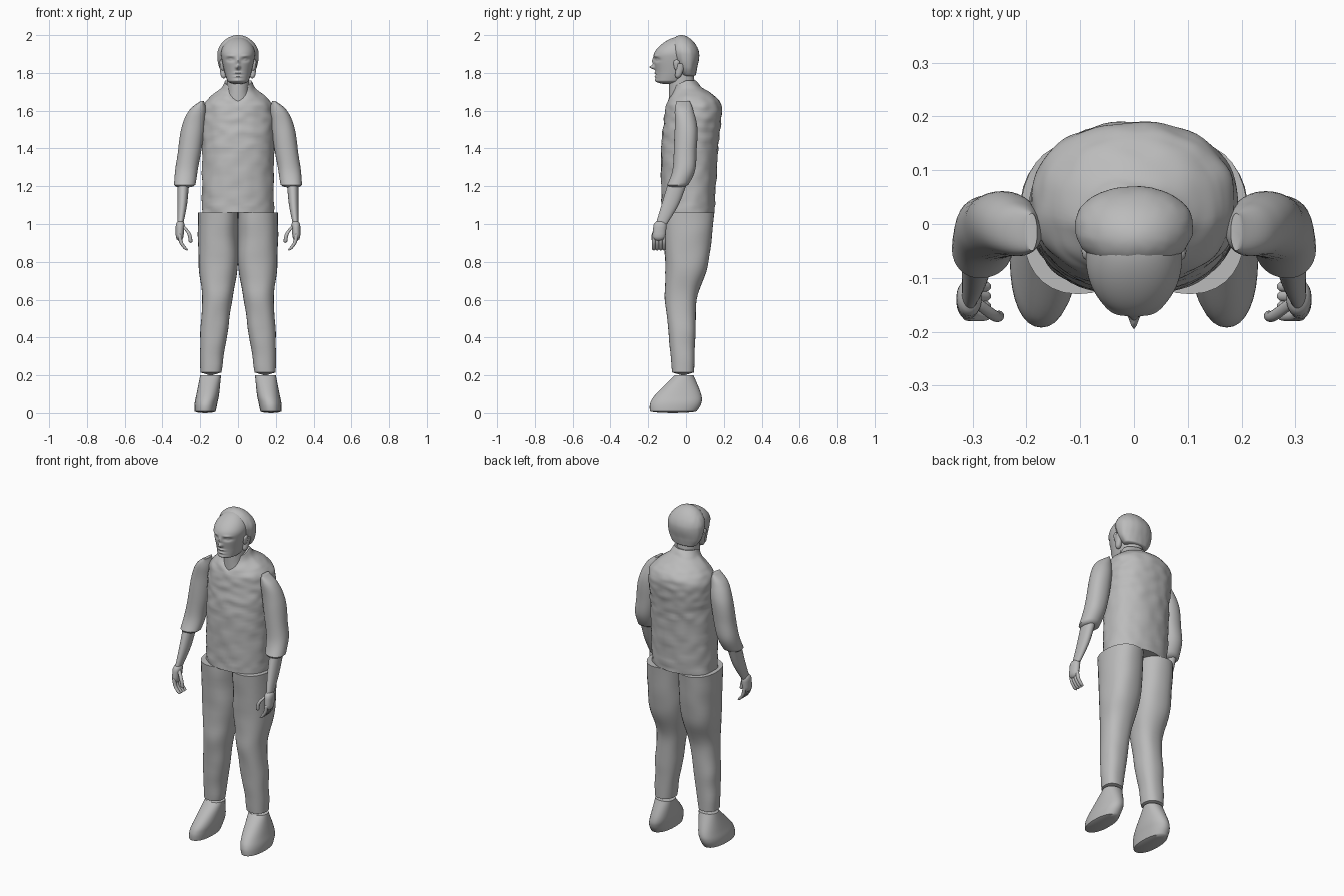
import bpy, bmesh, math
from mathutils import Vector, noise

old = bpy.data.objects.get("Cube")
if old:
    bpy.data.objects.remove(old, do_unlink=True)

grey = bpy.data.materials.new("plain grey")
grey.use_nodes = True
grey.diffuse_color = (0.5, 0.5, 0.5, 1)
grey.node_tree.nodes["Principled BSDF"].inputs["Base Color"].default_value = grey.diffuse_color


def blend(before, start, end, after, t):
    """Smooth curve from start to end, guided by the neighbours."""
    slope_in, slope_out = (end - before) / 2, (after - start) / 2
    rise = t * t * (3 - 2 * t)
    return start + (end - start) * rise + slope_in * t * (1 - t) ** 2 - slope_out * t * t * (1 - t)


def sections(rows, steps):
    """Fill in smooth sections between the given rows."""
    last = len(rows) - 1
    for i in range(last):
        near = (rows[max(i - 1, 0)], rows[i], rows[i + 1], rows[min(i + 2, last)])
        for step in range(steps):
            yield [blend(*values, step / steps) for values in zip(*near)]
    yield rows[-1]


def rounding(distance, length):
    """Shrink factor that rounds off an end over the given length."""
    if distance >= length:
        return 1
    return max(math.sqrt(1 - (1 - distance / length) ** 2), 0.1)


def loft(name, rows, side=1, sides=32, steps=8, power=2.1, low=0, high=0, shape=None):
    """Skin through level sections (z, min x, max x, min y, max y)."""
    bm = bmesh.new()
    loops = []
    bottom, top = rows[0][0], rows[-1][0]
    for z, x_min, x_max, y_min, y_max in sections(rows, steps):
        size = rounding(z - bottom, low) * rounding(top - z, high) / 2
        loop = []
        for k in range(sides):
            angle = math.tau * k / sides
            c, s = math.cos(angle), math.sin(angle)
            c = math.copysign(abs(c) ** (2 / power), c)
            s = math.copysign(abs(s) ** (2 / power), s)
            point = Vector(((x_min + x_max) / 2 + c * size * (x_max - x_min),
                            (y_min + y_max) / 2 + s * size * (y_max - y_min), z))
            if shape:
                point = shape(point)
            point.x *= side
            loop.append(bm.verts.new(point))
        loops.append(loop)
    for lower, upper in zip(loops, loops[1:]):
        for k in range(sides):
            bm.faces.new((lower[k - 1], lower[k], upper[k], upper[k - 1]))
    bm.faces.new(loops[0])
    bm.faces.new(loops[-1])
    bmesh.ops.recalc_face_normals(bm, faces=bm.faces)
    mesh = bpy.data.meshes.new(name)
    bm.to_mesh(mesh)
    bm.free()
    mesh.materials.append(grey)
    part = bpy.data.objects.new(name, mesh)
    bpy.context.collection.objects.link(part)
    bpy.ops.object.select_all(action='DESELECT')
    part.select_set(True)
    bpy.context.view_layer.objects.active = part
    bpy.ops.object.shade_smooth_by_angle(angle=math.radians(45))


def pair(name, rows, **options):
    loft("left_" + name, rows, side=1, **options)
    loft("right_" + name, rows, side=-1, **options)


def centred(name, rows, **options):
    """Symmetric part from rows (z, half width, front, back)."""
    loft(name, [(z, -half, half, front, back) for z, half, front, back in rows], **options)


def digit(name, points, radius):
    """Round-ended finger through points listed upwards."""
    rows = [(z, x - radius, x + radius, y - radius, y + radius) for x, y, z in points]
    pair(name, rows, sides=12, low=radius, high=radius)


# Shirt with wrinkles and a neckline that dips in front
def shirt_shape(point):
    rise = min(max((point.z - 1.63) / 0.12, 0), 1)
    if point.y < 0:
        point.z += rise * (point.y / 2 - 0.04 * max(0, 1 - abs(point.x) / 0.05))
    folds = noise.noise(Vector((point.x, point.y, point.z * 1.6)) * 17)
    return point + Vector((point.x, point.y, 0)).normalized() * folds * 0.006


centred("shirt_body", [
    (1.06, .19, -.13, .15), (1.4, .19, -.13, .17), (1.6, .19, -.11, .19),
    (1.67, .15, -.1, .16), (1.72, .09, -.08, .09), (1.76, .07, -.07, .05),
], sides=72, steps=16, power=2.2, shape=shirt_shape)


# Trousers and rolled sleeves share broad, soft folds
def cloth_shape(point):
    fold = noise.noise(point * 9) * 0.005
    return point + Vector((fold, fold, 0))


pair("trouser_leg", [
    (.2, .09, .2, -.07, .04), (.4, .06, .2, -.09, .05), (.6, .03, .19, -.11, .06),
    (.8, 0, .21, -.11, .12), (1.06, 0, .21, -.13, .15),
], power=2.3, low=.01, shape=cloth_shape)

pair("sleeve", [
    (1.19, .23, .34, -.11, 0), (1.3, .21, .33, -.07, .05), (1.5, .18, .3, -.06, .06),
    (1.6, .17, .26, -.06, .04), (1.65, .18, .2, -.05, .02),
], low=.02, shape=cloth_shape)

# Soft shoes
pair("shoe", [
    (0, .12, .23, -.19, .05), (.05, .11, .23, -.19, .08),
    (.1, .1, .22, -.16, .08), (.2, .09, .2, -.06, .04),
], low=.01, power=2.2)

# Forearms and hands
pair("forearm", [(1, .29, .32, -.16, -.1), (1.1, .27, .32, -.13, -.04), (1.2, .26, .32, -.1, 0)])
pair("palm", [(.91, .29, .33, -.18, -.11), (1.02, .28, .33, -.17, -.1)], low=.03, high=.03)
for i in range(4):
    y = -.17 + i * .018
    digit(f"finger_{i + 1}", [(.27, y, .86), (.3, y, .9), (.31, y, .95)], .01)
digit("thumb", [(.25, -.17, .9), (.26, -.17, .95), (.3, -.14, 1)], .01)

# Neck
centred("neck", [(1.65, .07, -.09, .05), (1.7, .06, -.09, .05), (1.8, .06, -.09, .04)])

# Face relief: centre x, centre z, width, height, outward push
RELIEF = {
    "nose_tip": (0, 1.83, .01, .01, .03),
    "nose_bridge": (0, 1.86, .01, .02, .01),
    "eye_socket": (.04, 1.87, .02, .01, -.012),
    "eyeball": (.04, 1.87, .01, .005, .007),
    "brow": (.04, 1.89, .02, .006, .005),
    "upper_lip": (0, 1.8, .02, .005, .008),
    "lower_lip": (0, 1.78, .02, .005, .007),
    "chin": (0, 1.76, .02, .01, .006),
}


def face_shape(point):
    if point.y < -.07:
        for x, z, width, height, push in RELIEF.values():
            reach = ((abs(point.x) - x) / width) ** 2 + ((point.z - z) / height) ** 2
            point.y -= push * math.exp(-reach)
    return point


centred("head", [
    (1.74, .05, -.16, -.02), (1.8, .07, -.16, .03),
    (1.9, .09, -.17, .05), (1.99, .09, -.13, .05),
], sides=112, steps=24, low=.02, high=.1, shape=face_shape)


# Hair in fine strands, with ears and side locks
def hair_shape(point):
    strand = noise.noise(Vector((point.x * 60, point.y * 60, point.z * 4)))
    return point + Vector((point.x, point.y, 0)) * strand * .02


centred("hair", [
    (1.78, .07, -.02, .05), (1.83, .1, -.05, .06),
    (1.9, .11, -.08, .07), (2, .1, -.1, .05),
], sides=64, steps=16, low=.01, high=.1, shape=hair_shape)
pair("ear", [(1.81, .07, .09, -.06, -.04), (1.87, .08, .1, -.07, -.03)], low=.02, high=.02)
pair("side_lock", [(1.77, .06, .09, -.06, -.03), (1.85, .07, .1, -.05, 0)], low=.02)
